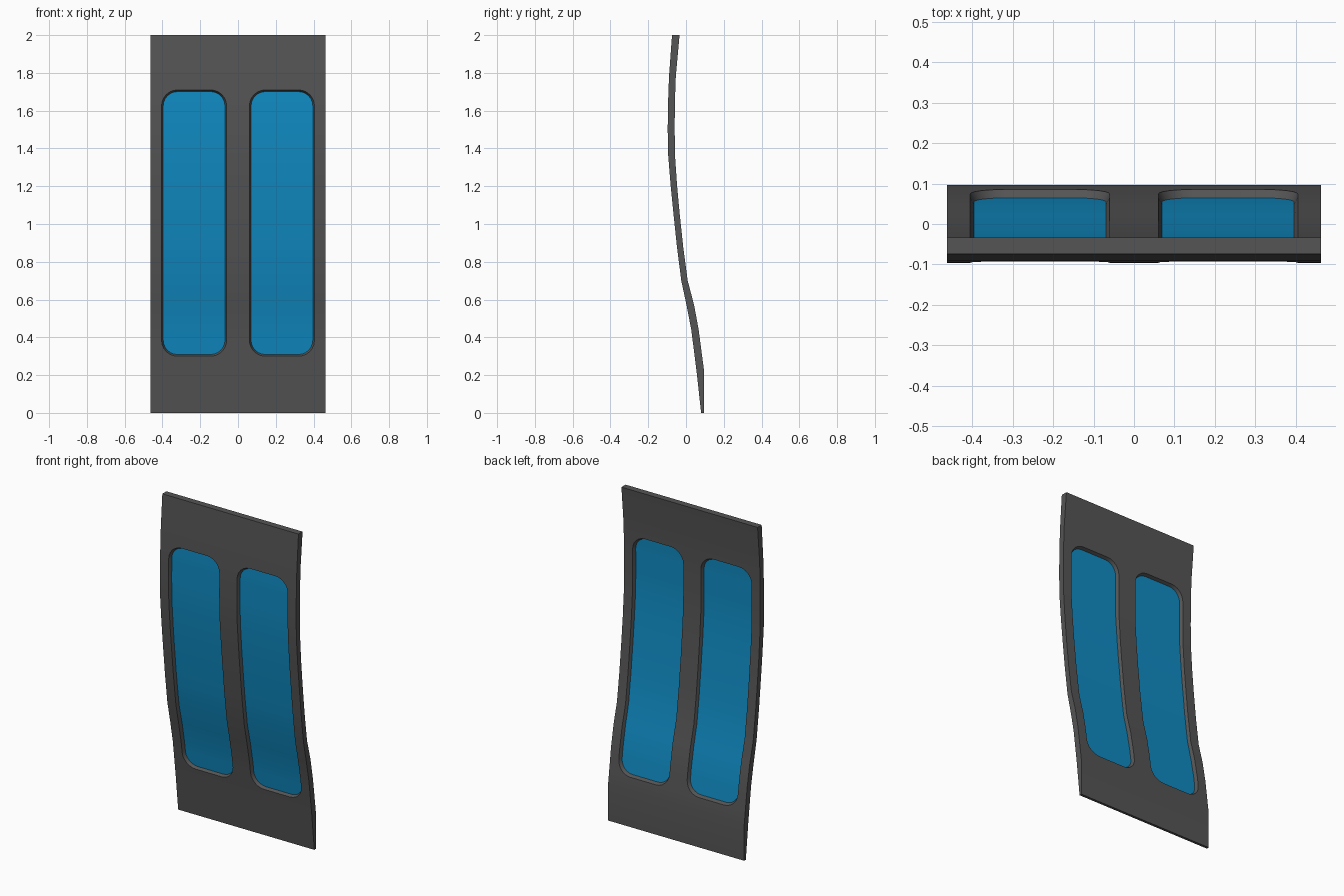
import bpy, bmesh, math

if "Cube" in bpy.data.objects:
    bpy.data.objects.remove(bpy.data.objects["Cube"])

HALF_W = 0.463
X0, X1, Z0, Z1, R = 0.06, 0.405, 0.30, 1.71, 0.085   # window opening
INSET, STEPS = 0.009, 6

# side profile: height, front y, back y
PROFILE = [(0, .08, .096), (.22, .056, .096), (.44, .028, .067), (.57, .003, .043),
           (.70, -.025, .009), (.88, -.048, -.015), (1.06, -.067, -.034), (1.2, -.081, -.047),
           (1.36, -.094, -.058), (1.5, -.097, -.060), (1.64, -.095, -.059),
           (1.78, -.090, -.054), (2, -.074, -.034)]


def y_at(z, t):
    """Depth at height z; t = 0 front face, 1 back face."""
    for (za, fa, ba), (zb, fb, bb) in zip(PROFILE, PROFILE[1:]):
        if z <= zb:
            k = (z - za) / (zb - za)
            f, b = fa + (fb - fa) * k, ba + (bb - ba) * k
            return f + (b - f) * t


def window_rows(d):
    """Rows (z, inner x, outer x) of the rounded opening, shrunk by d."""
    r = R - d
    corner = [(r - r * math.cos(a), r - r * math.sin(a))
              for a in (math.pi / 2 * i / STEPS for i in range(STEPS + 1))]
    rows = [(Z0 + d + h, s) for h, s in corner]
    rows += [(p[0], 0) for p in PROFILE if Z0 + R < p[0] < Z1 - R]
    rows += [(Z1 - d - h, s) for h, s in reversed(corner)]
    return [(z, X0 + d + s, X1 - d - s) for z, s in rows]


def finish(name, bm, color):
    bmesh.ops.recalc_face_normals(bm, faces=bm.faces)
    me = bpy.data.meshes.new(name)
    bm.to_mesh(me)
    bm.free()
    ob = bpy.data.objects.new(name, me)
    bpy.context.collection.objects.link(ob)
    mat = bpy.data.materials.new(name + "_colour")
    mat.diffuse_color = color
    mat.use_nodes = True
    mat.node_tree.nodes["Principled BSDF"].inputs["Base Color"].default_value = mat.diffuse_color
    me.materials.append(mat)
    bpy.ops.object.select_all(action='DESELECT')
    ob.select_set(True)
    bpy.context.view_layer.objects.active = ob
    bpy.ops.object.shade_smooth_by_angle(angle=math.radians(30))
    mod = ob.modifiers.new("Mirror", 'MIRROR')
    mod.use_clip = True
    return ob


# curved panel: front and back skins around the opening
bm = bmesh.new()
hole = window_rows(0)
below = [(p[0], *hole[0][1:]) for p in PROFILE if p[0] < Z0]
above = [(p[0], *hole[-1][1:]) for p in PROFILE if p[0] > Z1]
rows = below + hole + above
first, last = len(below), len(below) + len(hole) - 1
skins = [[[bm.verts.new((x, y_at(z, t), z)) for x in (0, xi, xo, HALF_W)]
          for z, xi, xo in rows] for t in (0, 1)]
for g in skins:
    for j in range(len(rows) - 1):
        for c in range(3):
            if not (c == 1 and first <= j < last):
                bm.faces.new((g[j][c], g[j][c + 1], g[j + 1][c + 1], g[j + 1][c]))
front, back = skins

# outer side, bottom and top edges
for j in range(len(rows) - 1):
    bm.faces.new((front[j][3], front[j + 1][3], back[j + 1][3], back[j][3]))
for j in (0, -1):
    for c in range(3):
        bm.faces.new((front[j][c], front[j][c + 1], back[j][c + 1], back[j][c]))

# bevelled rim of the opening, narrowing to the middle of the thickness
mid = [[bm.verts.new((x, y_at(z, .5), z)) for x in (xi, xo)]
       for z, xi, xo in window_rows(INSET)]
mid_loop = [m[0] for m in mid] + [m[1] for m in reversed(mid)]
for g in skins:
    part = g[first:last + 1]
    loop = [v[1] for v in part] + [v[2] for v in reversed(part)]
    for k in range(len(loop)):
        n = (k + 1) % len(loop)
        bm.faces.new((loop[k], loop[n], mid_loop[n], mid_loop[k]))
finish("panel_frame", bm, (0.09, 0.09, 0.09, 1))

# curved glass panes
bm = bmesh.new()
pane = [[bm.verts.new((x, y_at(z, .5), z)) for x in (xi, xo)]
        for z, xi, xo in window_rows(INSET)]
for a, b in zip(pane, pane[1:]):
    bm.faces.new((a[0], a[1], b[1], b[0]))
finish("window_glass", bm, (0.005, 0.26, 0.55, 1))
